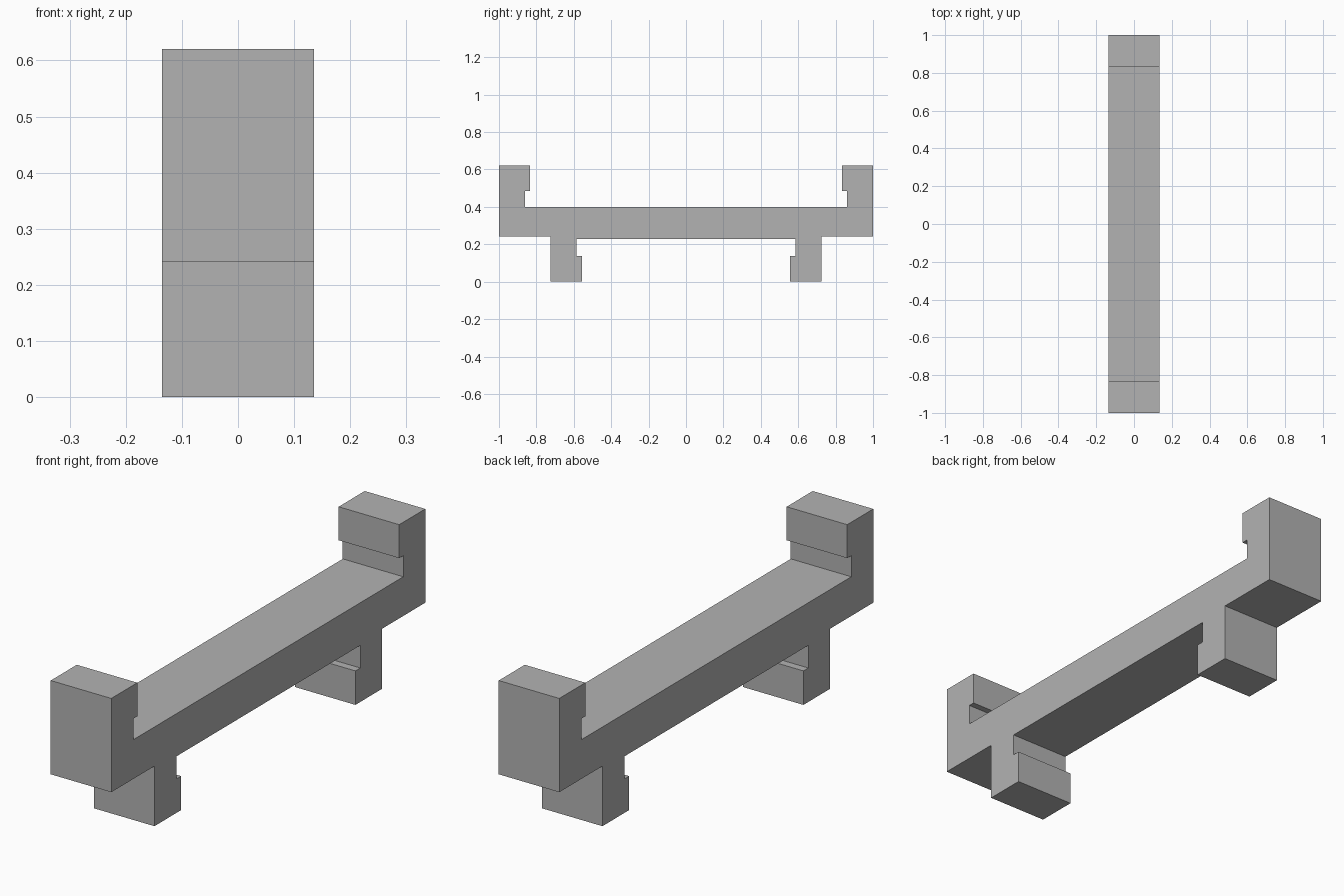
import bpy
import bmesh

cube = bpy.data.objects.get("Cube")
if cube:
    bpy.data.objects.remove(cube, do_unlink=True)

HALF_WIDTH = 0.135

grey = bpy.data.materials.new("plain grey")
grey.use_nodes = True
colour = (0.45, 0.45, 0.45, 1)
grey.diffuse_color = colour
grey.node_tree.nodes["Principled BSDF"].inputs["Base Color"].default_value = colour

# Half of the side outline (y, z), from the top of the beam round to its underside
half = [
    (0.86, 0.40), (0.86, 0.485), (0.834, 0.485), (0.834, 0.62),  # upper hook
    (1.0, 0.62), (1.0, 0.242),                                   # end wall
    (0.725, 0.242), (0.725, 0), (0.555, 0),                      # foot
    (0.555, 0.137), (0.586, 0.137), (0.586, 0.228),              # foot lip
]
outline = half + [(-y, z) for y, z in reversed(half)]

# Hooked bracket: the mirrored outline extruded across the width
bm = bmesh.new()
face = bm.faces.new([bm.verts.new((-HALF_WIDTH, y, z)) for y, z in outline])
extruded = bmesh.ops.extrude_face_region(bm, geom=[face])
verts = [g for g in extruded["geom"] if isinstance(g, bmesh.types.BMVert)]
bmesh.ops.translate(bm, verts=verts, vec=(2 * HALF_WIDTH, 0, 0))
bmesh.ops.recalc_face_normals(bm, faces=bm.faces)

mesh = bpy.data.meshes.new("hooked_bracket")
bm.to_mesh(mesh)
bm.free()
mesh.materials.append(grey)
bracket = bpy.data.objects.new("hooked_bracket", mesh)
bpy.context.collection.objects.link(bracket)
